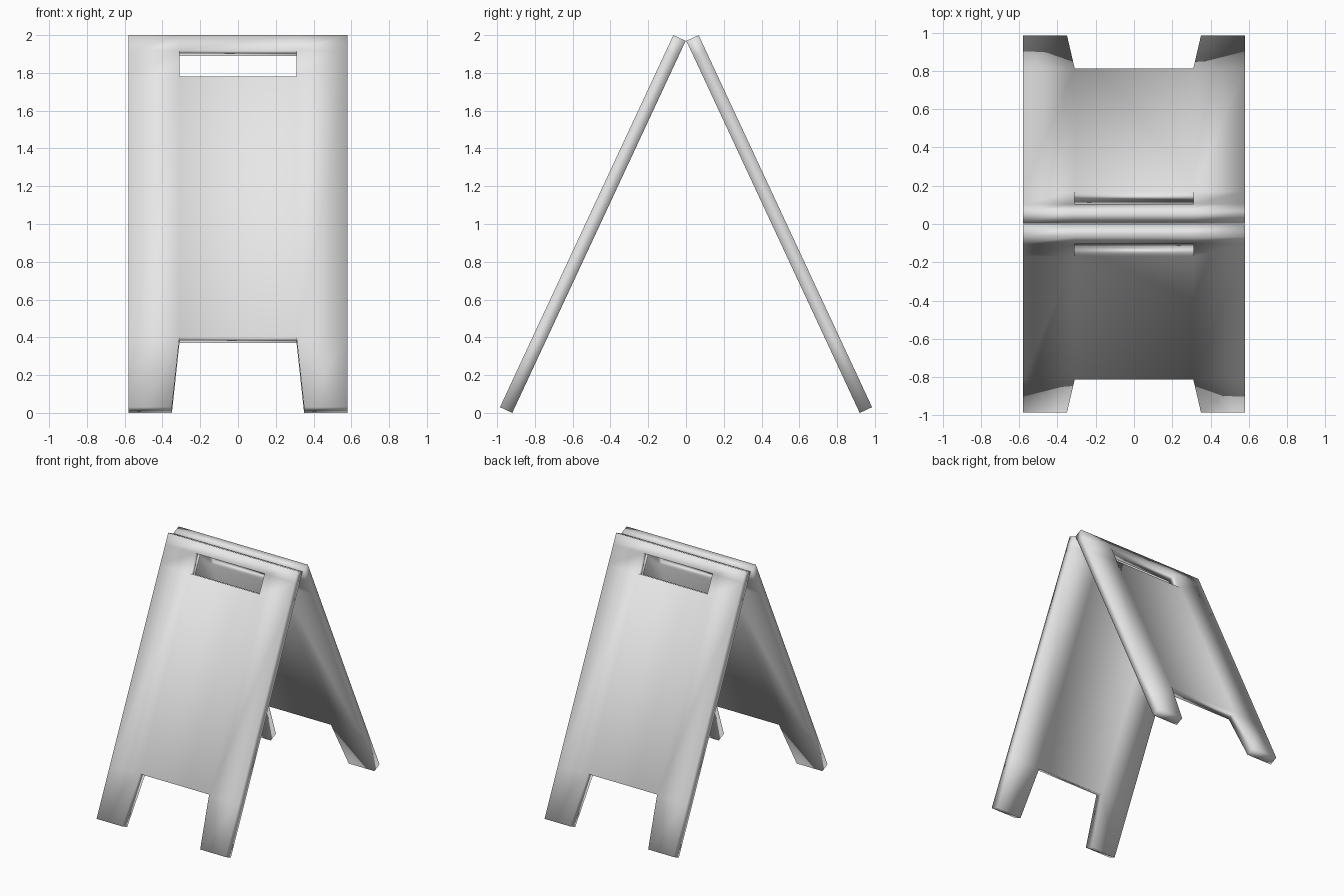
import bpy
import bmesh
import math

cube = bpy.data.objects.get("Cube")
if cube:
    bpy.data.objects.remove(cube, do_unlink=True)

# One plain grey finish
grey = bpy.data.materials.new("light_grey")
grey.use_nodes = True
colour = (0.8, 0.8, 0.8, 1.0)
grey.diffuse_color = colour
grey.node_tree.nodes["Principled BSDF"].inputs["Base Color"].default_value = colour

# Outer face of a leaning panel, from its top edge to its feet
TOP_Y, TOP_Z = -0.067, 2.0
FOOT_Y, FOOT_Z = -0.985, 0.0304
HALF_WIDTH, THICKNESS = 0.58, 0.072

# Each row: height and half width of the central strip
ROWS = [(TOP_Z, 0.31), (1.92, 0.31), (1.78, 0.31), (0.40, 0.31), (FOOT_Z, 0.35)]
OPENINGS = {(1, 1), (3, 1)}  # handle slot and gap between the feet


def panel_mesh():
    bm = bmesh.new()
    grid = []
    for z, inner in ROWS:
        t = (TOP_Z - z) / (TOP_Z - FOOT_Z)
        y = TOP_Y + t * (FOOT_Y - TOP_Y)
        grid.append([bm.verts.new((x, y, z))
                     for x in (-HALF_WIDTH, -inner, inner, HALF_WIDTH)])
    for r in range(len(ROWS) - 1):
        for c in range(3):
            if (r, c) not in OPENINGS:
                face = bm.faces.new((grid[r + 1][c], grid[r + 1][c + 1],
                                     grid[r][c + 1], grid[r][c]))
                face.smooth = True
    bm.normal_update()
    mesh = bpy.data.meshes.new("board_panel")
    bm.to_mesh(mesh)
    bm.free()
    mesh.materials.append(grey)
    return mesh


# Two identical boards meeting at the top
mesh = panel_mesh()
for name, turn in (("front_board", 0.0), ("back_board", math.pi)):
    board = bpy.data.objects.new(name, mesh)
    board.rotation_euler.z = turn
    bpy.context.collection.objects.link(board)
    solid = board.modifiers.new("board_thickness", 'SOLIDIFY')
    solid.thickness = THICKNESS
    solid.offset = -1.0
